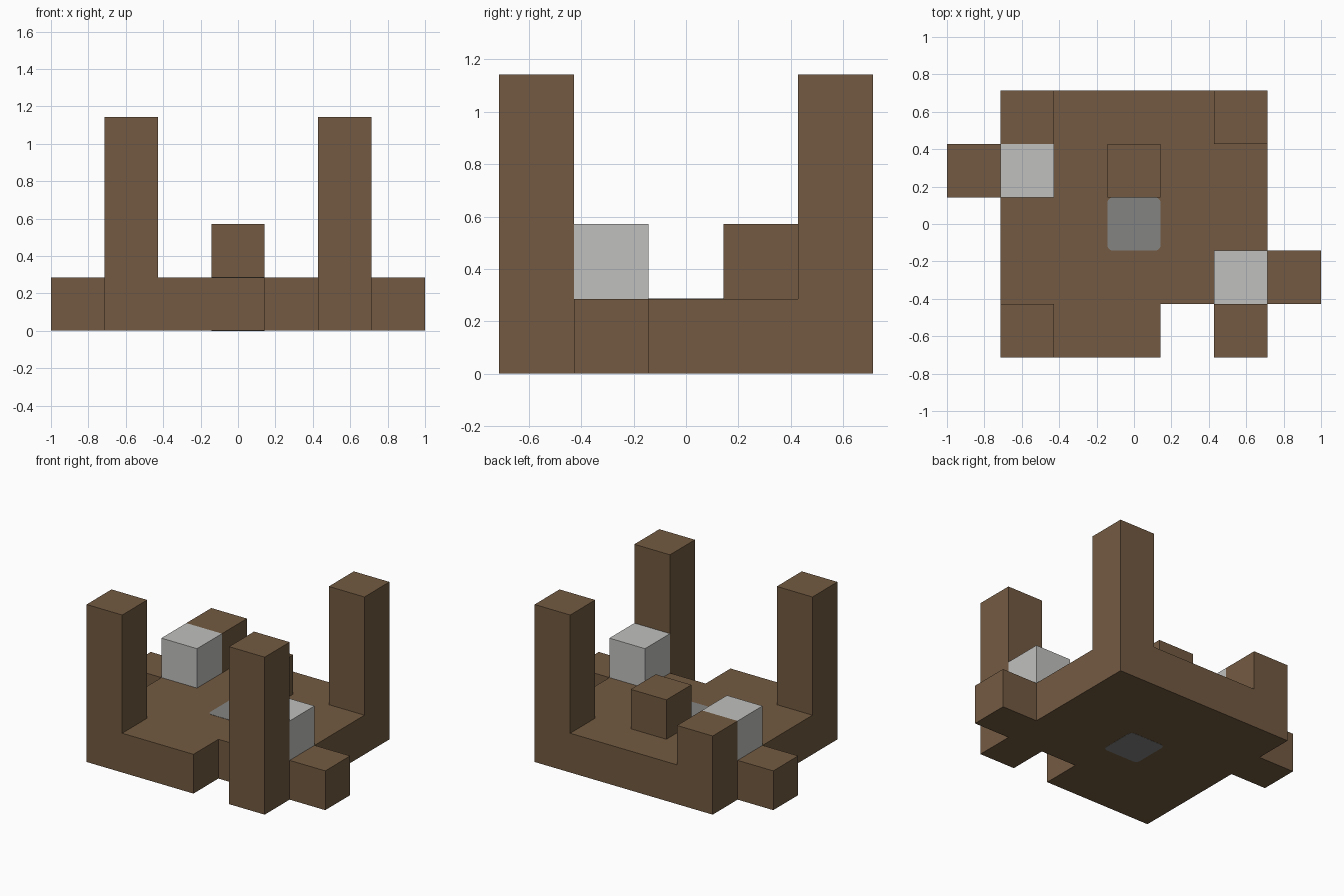
import bpy
import bmesh

if "Cube" in bpy.data.objects:
    bpy.data.objects.remove(bpy.data.objects["Cube"], do_unlink=True)

U = 2 / 7  # side of one block


def material(name, rgb):
    mat = bpy.data.materials.new(name)
    mat.use_nodes = True
    colour = (*rgb, 1)
    mat.diffuse_color = colour
    mat.node_tree.nodes["Principled BSDF"].inputs["Base Color"].default_value = colour
    return mat


BROWN = material("wood brown", (0.171, 0.102, 0.053))
PALE = material("pale grey", (0.527, 0.527, 0.52))
GREY = material("mid grey", (0.231, 0.231, 0.225))


def prism(name, outline, bottom, top, mat):
    """Extrude an outline, given in block units, between two heights."""
    bm = bmesh.new()
    face = bm.faces.new([bm.verts.new((x * U, y * U, bottom * U)) for x, y in outline])
    new = bmesh.ops.extrude_face_region(bm, geom=[face])["geom"]
    verts = [v for v in new if isinstance(v, bmesh.types.BMVert)]
    bmesh.ops.translate(bm, verts=verts, vec=(0, 0, (top - bottom) * U))
    bmesh.ops.recalc_face_normals(bm, faces=bm.faces)
    mesh = bpy.data.meshes.new(name)
    bm.to_mesh(mesh)
    bm.free()
    mesh.materials.append(mat)
    obj = bpy.data.objects.new(name, mesh)
    bpy.context.scene.collection.objects.link(obj)
    return obj


def block(name, x, y, top, mat):
    """Square column standing on the base, centred on a grid cell."""
    h = 0.5
    square = [(x - h, y - h), (x + h, y - h), (x + h, y + h), (x - h, y + h)]
    return prism(name, square, 1, top, mat)


# Base slab with a notch in the front and a stub on either side
base_outline = [
    (-2.5, -2.5), (0.5, -2.5), (0.5, -1.5), (1.5, -1.5), (1.5, -2.5), (2.5, -2.5),
    (2.5, -1.5), (3.5, -1.5), (3.5, -0.5), (2.5, -0.5), (2.5, 2.5), (-2.5, 2.5),
    (-2.5, 1.5), (-3.5, 1.5), (-3.5, 0.5), (-2.5, 0.5),
]
prism("base", base_outline, 0.004, 1, BROWN)

# Corner posts, one of them broken short
block("front_right_post", -2, -2, 4, BROWN)
block("front_left_post", 2, -2, 4, BROWN)
block("back_left_post", 2, 2, 4, BROWN)
block("back_right_short_post", -2, 2, 2, BROWN)

# Loose blocks on the slab
block("centre_block", 0, 1, 2, BROWN)
block("left_pale_block", 2, -1, 2, PALE)
block("right_pale_block", -2, 1, 2, PALE)

# Core with rounded upright edges, showing through top and bottom of the slab
h = 0.5
core = prism("core", [(-h, -h), (h, -h), (h, h), (-h, h)], 0, 1.006, GREY)
bm = bmesh.new()
bm.from_mesh(core.data)
uprights = [e for e in bm.edges if abs(e.verts[0].co.z - e.verts[1].co.z) > 0.1]
bmesh.ops.bevel(bm, geom=uprights, offset=0.03, segments=3, profile=0.5, affect="EDGES")
bm.to_mesh(core.data)
bm.free()
